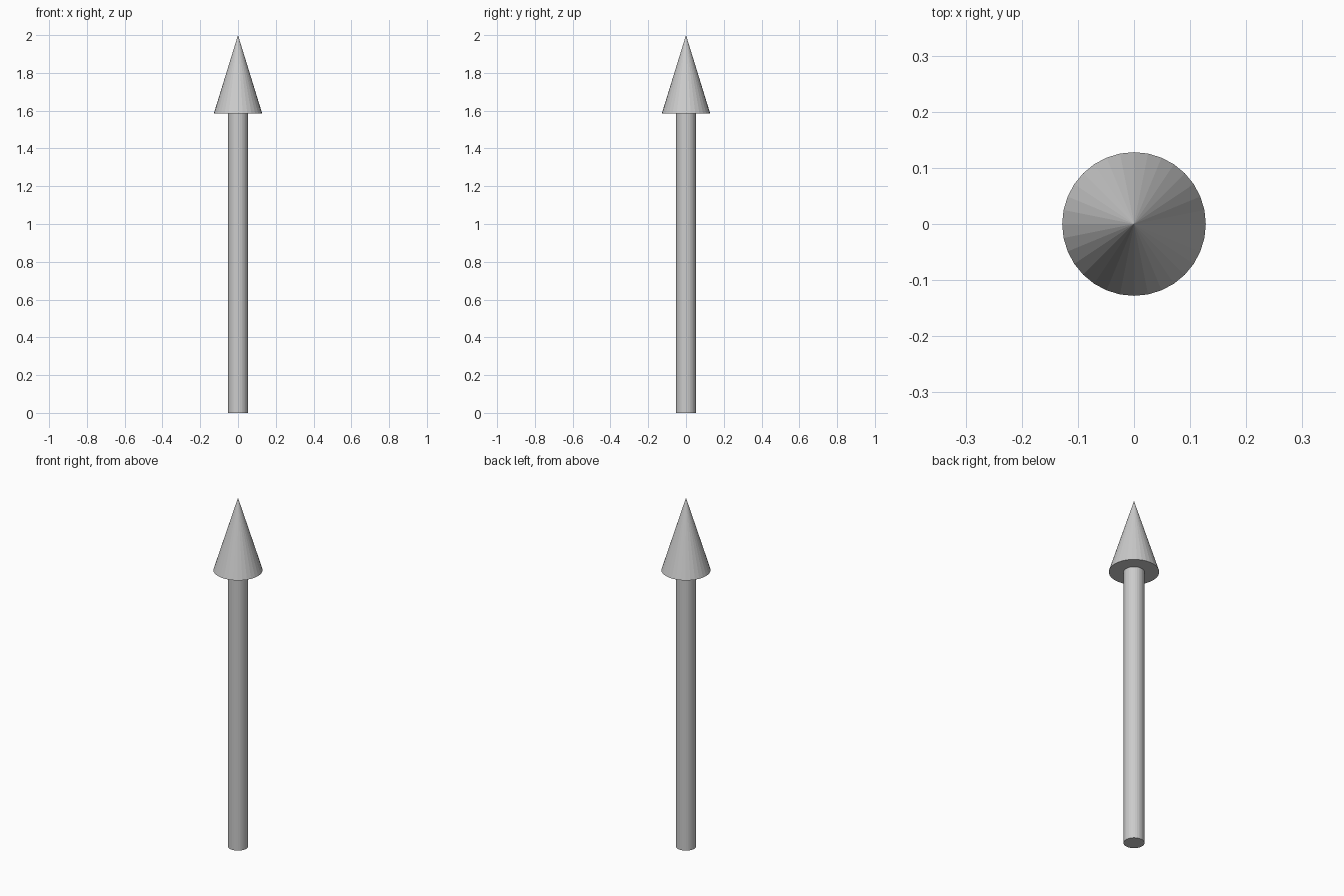
import bpy

if "Cube" in bpy.data.objects:
    bpy.data.objects.remove(bpy.data.objects["Cube"])

SIDES = 32
HEAD_Z = 1.585   # underside of the arrow head
TIP_Z = 2.0

# Shaft: plain capped cylinder standing on the ground
bpy.ops.mesh.primitive_cylinder_add(vertices=SIDES, radius=0.053, depth=HEAD_Z,
                                    location=(0, 0, HEAD_Z / 2))
bpy.context.object.name = "arrow_shaft"

# Head: flat-faced cone with a closed base
bpy.ops.mesh.primitive_cone_add(vertices=SIDES, radius1=0.128, radius2=0,
                                depth=TIP_Z - HEAD_Z,
                                location=(0, 0, (HEAD_Z + TIP_Z) / 2))
bpy.context.object.name = "arrow_head"
